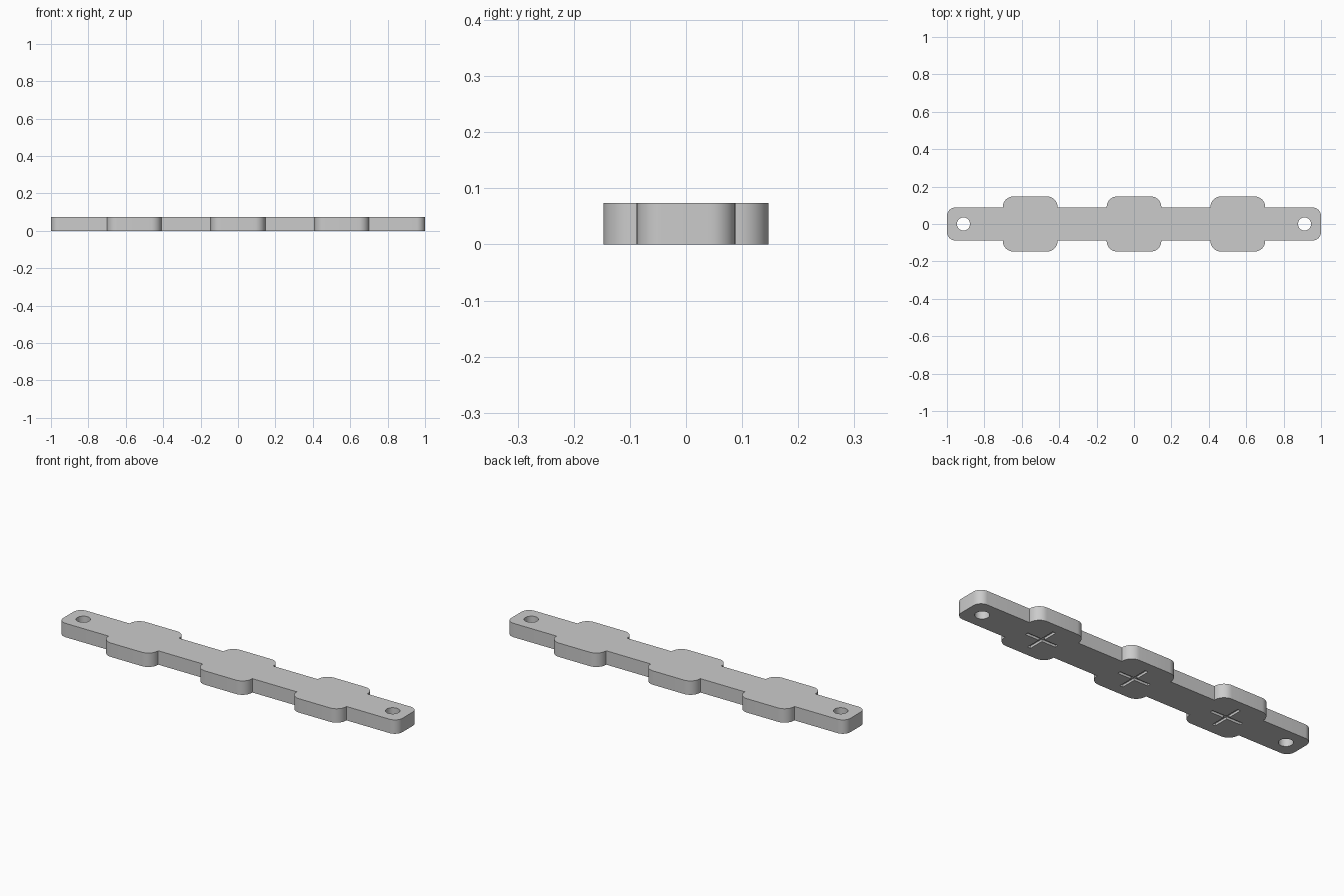
import bpy
import bmesh
import math
from mathutils import Vector

cube = bpy.data.objects.get("Cube")
if cube:
    bpy.data.objects.remove(cube, do_unlink=True)

HEIGHT = 0.074
BAR_Y, PAD_Y, PAD_X = 0.088, 0.147, 0.146
PAD_CENTRES = (0.555, 0.0, -0.555)
HOLE_X, HOLE_R = 0.912, 0.035

grey = bpy.data.materials.new("plain grey")
grey.use_nodes = True
colour = (0.6, 0.6, 0.6, 1)
grey.diffuse_color = colour
grey.node_tree.nodes["Principled BSDF"].inputs["Base Color"].default_value = colour


def rounded(corners, steps=10):
    """Turn (x, y, radius) corners into an outline with rounded corners."""
    outline = []
    for i, (x, y, r) in enumerate(corners):
        p = Vector((x, y))
        if r == 0:
            outline.append(p)
            continue
        u = (Vector(corners[i - 1][:2]) - p).normalized()
        v = (Vector(corners[(i + 1) % len(corners)][:2]) - p).normalized()
        centre = p + (u + v) * r
        for k in range(steps + 1):
            t = math.pi / 2 * k / steps
            outline.append(centre - r * (v * math.cos(t) + u * math.sin(t)))
    return outline


def half_turn(corners):
    """Complete an outline with its copy turned by 180 degrees."""
    return corners + [(-x, -y, r) for x, y, r in corners]


def prism(name, outline, bottom, top, x=0):
    bm = bmesh.new()
    base = bm.faces.new([bm.verts.new((p.x + x, p.y, bottom)) for p in outline])
    side = bmesh.ops.extrude_face_region(bm, geom=[base])["geom"]
    bmesh.ops.translate(bm, vec=(0, 0, top - bottom),
                        verts=[g for g in side if isinstance(g, bmesh.types.BMVert)])
    bmesh.ops.recalc_face_normals(bm, faces=bm.faces)
    mesh = bpy.data.meshes.new(name)
    bm.to_mesh(mesh)
    bm.free()
    mesh.materials.append(grey)
    obj = bpy.data.objects.new(name, mesh)
    bpy.context.collection.objects.link(obj)
    return obj


# Bar with three wide pads, traced along the back edge and turned for the front
edge = [(1, BAR_Y, 0.045)]
for c in PAD_CENTRES:
    edge += [(c + PAD_X, BAR_Y, 0), (c + PAD_X, PAD_Y, 0.055),
             (c - PAD_X, PAD_Y, 0.055), (c - PAD_X, BAR_Y, 0)]
edge.append((-1, BAR_Y, 0.045))
bar = prism("padded_bar", rounded(half_turn(edge)), 0, HEIGHT)

# Cutters: a round screw hole at each end, a shallow cross under each pad
circle = [Vector((math.cos(a), math.sin(a))) * HOLE_R
          for a in (math.tau * k / 40 for k in range(40))]
cutters = [prism("hole_cutter", circle, -0.1, 0.2, s * HOLE_X) for s in (-1, 1)]

ARM, HALF = 0.09, 0.009
cross = rounded(half_turn([(ARM, -HALF, 0), (ARM, HALF, 0), (HALF, HALF, 0),
                           (HALF, ARM, 0), (-HALF, ARM, 0), (-HALF, HALF, 0)]))
cutters += [prism("cross_cutter", cross, -0.05, 0.012, c) for c in PAD_CENTRES]

bpy.ops.object.select_all(action='DESELECT')
bpy.context.view_layer.objects.active = bar
bar.select_set(True)
for cutter in cutters:
    cutter.hide_render = True
    mod = bar.modifiers.new("cut", 'BOOLEAN')
    mod.operation = 'DIFFERENCE'
    mod.solver = 'EXACT'
    mod.object = cutter
    bpy.ops.object.modifier_apply(modifier=mod.name)
    bpy.data.objects.remove(cutter, do_unlink=True)

bpy.ops.object.shade_smooth_by_angle(angle=math.radians(30))
